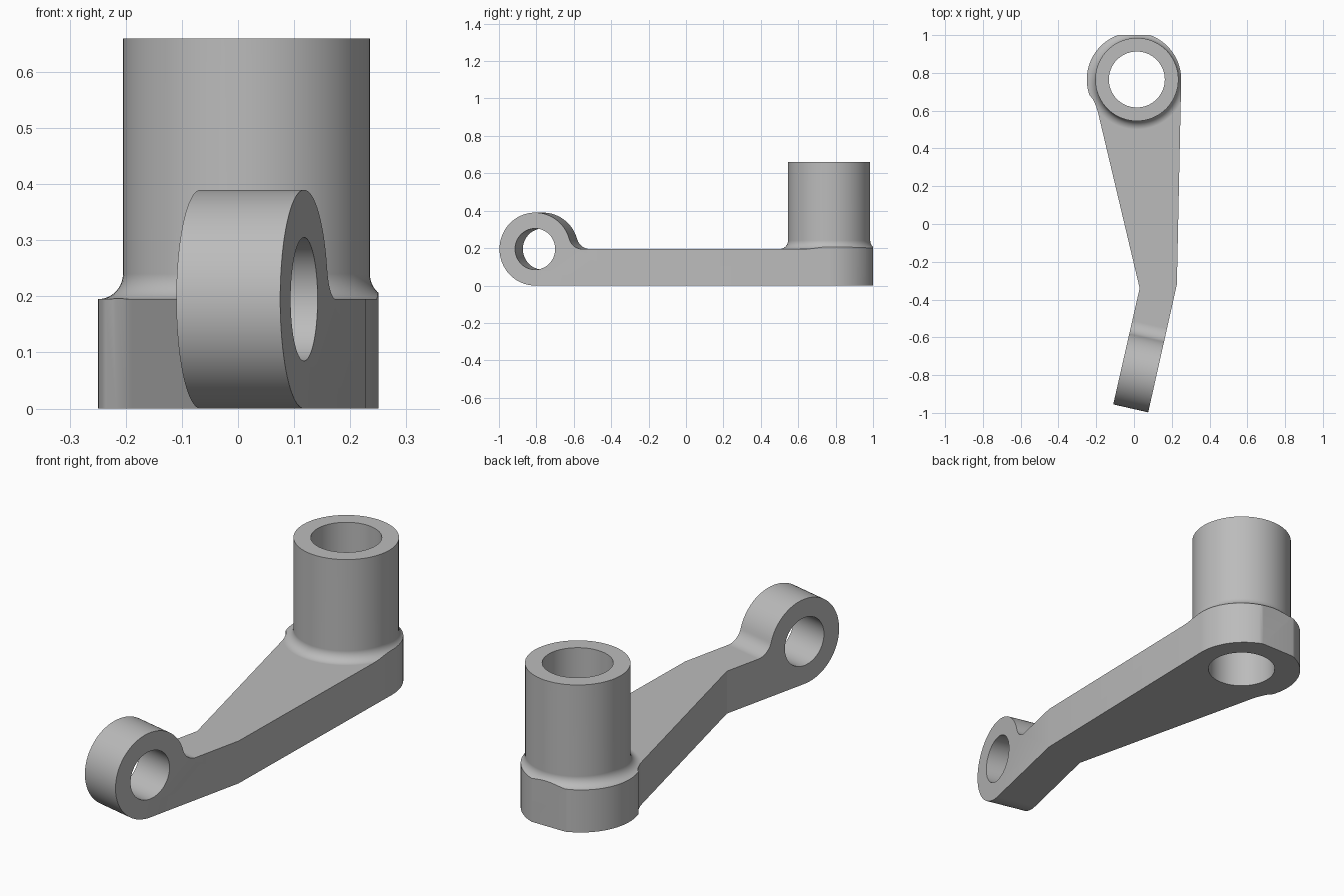
import bpy, bmesh
from math import sin, cos, pi, radians, atan2, sqrt
from mathutils import Matrix, Vector

if "Cube" in bpy.data.objects:
    bpy.data.objects.remove(bpy.data.objects["Cube"])

metal = bpy.data.materials.new("grey metal")
metal.use_nodes = True
grey = (0.5, 0.5, 0.5, 1)
metal.diffuse_color = grey
metal.node_tree.nodes["Principled BSDF"].inputs["Base Color"].default_value = grey

PLATE = 0.195                        # plate height, also eye radius
POST = Vector((0.015, 0.765, 0))     # post axis
EYE = Vector((0.026, -0.786, PLATE)) # middle of the eye
ALONG = Vector((0.222, 0.975, 0)).normalized()   # front arm direction
ACROSS = Vector((ALONG.y, -ALONG.x, 0))          # eye axis
UP = Vector((0, 0, 1))


def arc(cx, cy, r, start, end, n):
    angles = [radians(start + (end - start) * i / n) for i in range(n + 1)]
    return [(cx + r * cos(a), cy + r * sin(a)) for a in angles]


def prism(name, profile, origin, u, v, depth):
    """Extrude a closed 2D profile, drawn in axes u and v, along a vector."""
    bm = bmesh.new()
    face = bm.faces.new([bm.verts.new(origin + u * p + v * q) for p, q in profile])
    moved = bmesh.ops.extrude_face_region(bm, geom=[face])["geom"]
    bmesh.ops.translate(bm, vec=depth,
                        verts=[g for g in moved if isinstance(g, bmesh.types.BMVert)])
    return finish(name, bm)


def lathe(name, profile, centre, n=72):
    """Spin a profile of (radius, z) about a vertical axis and cap it."""
    bm = bmesh.new()
    rings = [[bm.verts.new(centre + Vector((r * cos(2 * pi * i / n), r * sin(2 * pi * i / n), z)))
              for i in range(n)] for r, z in profile]
    for a, b in zip(rings, rings[1:]):
        for i in range(n):
            j = (i + 1) % n
            bm.faces.new((a[i], a[j], b[j], b[i]))
    bm.faces.new(rings[0])
    bm.faces.new(rings[-1])
    return finish(name, bm)


def finish(name, bm):
    bmesh.ops.recalc_face_normals(bm, faces=bm.faces)
    mesh = bpy.data.meshes.new(name)
    bm.to_mesh(mesh)
    bm.free()
    mesh.materials.append(metal)
    obj = bpy.data.objects.new(name, mesh)
    bpy.context.collection.objects.link(obj)
    return obj


def combine(target, tool, operation):
    mod = target.modifiers.new(operation, "BOOLEAN")
    mod.operation, mod.solver, mod.object = operation, "EXACT", tool
    bpy.context.view_layer.objects.active = target
    bpy.ops.object.modifier_apply(modifier=mod.name)
    bpy.data.objects.remove(tool)


# Side profile: flat plate, round eye and the fillet between them
fillet = 0.075
reach = sqrt((PLATE + fillet) ** 2 - fillet ** 2)
touch = atan2(fillet, reach) * 180 / pi
side = [(2.2, -PLATE)]
side += arc(0, 0, PLATE, 270, touch, 56)
side += arc(reach, fillet, fillet, 180 + touch, 270, 14)[1:]
side += [(2.2, 0)]
lever = prism("lever_arm", side, EYE - ACROSS, ALONG, UP, ACROSS * 2)

# Upright post with a flared foot
foot = 0.045
flare = [(0.22 + foot, 0.1)]
flare += arc(0.22 + foot, PLATE + foot, foot, 270, 180, 10)
flare += [(0.22, 0.66)]
combine(lever, lathe("post", flare, POST), "UNION")

# Trim everything to the plan outline: round boss, tapering arm, bent front end
outline = arc(0, POST.y, 0.25, 0, 70, 16) + arc(0, POST.y, 0.25, 110, 199, 22)
outline += [(-0.217, 0.66), (-0.2, 0.622), (-0.19, 0.588), (0.03, -0.34)]
tip = EYE - ALONG * 0.25
outline += [(tip - ACROSS * 0.095).xy, (tip + ACROSS * 0.095).xy, (0.227, -0.32)]
plan = prism("plan_cutter", outline, Vector((0, 0, -0.1)),
             Vector((1, 0, 0)), Vector((0, 1, 0)), UP)
combine(lever, plan, "INTERSECT")

# Bores through the post and the eye
combine(lever, lathe("post_bore", [(0.148, -0.2), (0.148, 0.9)], POST), "DIFFERENCE")
eye_bore = prism("eye_bore", arc(0, 0, 0.11, 0, 354, 59), EYE - ACROSS * 0.4,
                 ALONG, UP, ACROSS * 0.8)
combine(lever, eye_bore, "DIFFERENCE")

# Smooth curves, crisp edges
bpy.ops.object.select_all(action="DESELECT")
lever.select_set(True)
bpy.context.view_layer.objects.active = lever
bpy.ops.object.shade_smooth_by_angle(angle=radians(25))
lever.modifiers.new("even shading", "WEIGHTED_NORMAL").keep_sharp = True
